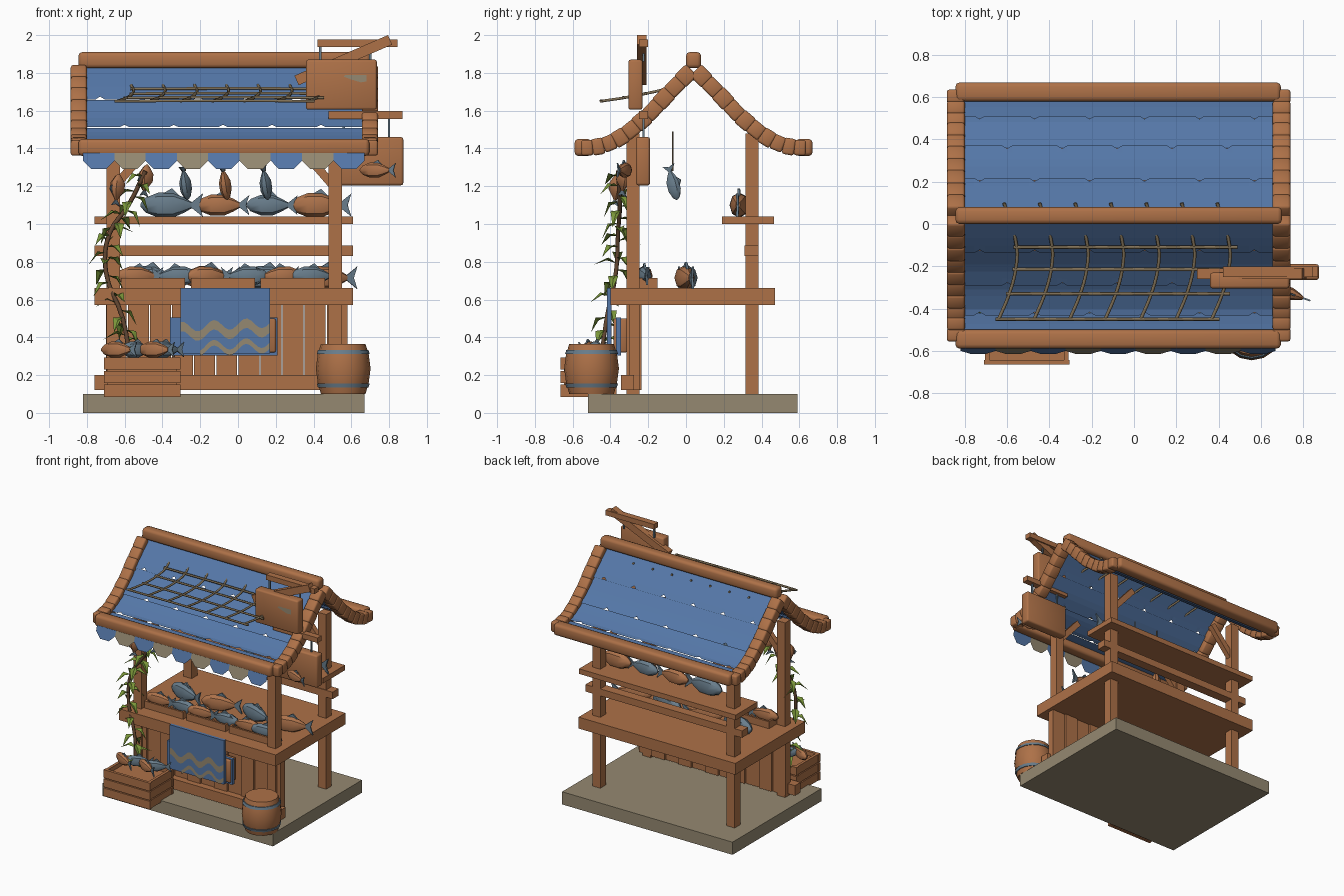
import bpy, bmesh, math, random
from mathutils import Vector, Matrix

random.seed(4)
if bpy.data.objects.get("Cube"):
    bpy.data.objects.remove(bpy.data.objects["Cube"])


def material(name, *rgb):
    m = bpy.data.materials.new(name)
    m.use_nodes = True
    m.diffuse_color = (*rgb, 1)
    m.node_tree.nodes["Principled BSDF"].inputs["Base Color"].default_value = (*rgb, 1)
    return m


WOOD = material("warm wood", 0.42, 0.165, 0.064)
BLUE = material("blue cloth", 0.09, 0.185, 0.39)
STONE = material("beige stone", 0.30, 0.25, 0.165)
ROPE = material("rope", 0.22, 0.165, 0.095)
GREY = material("slate grey", 0.14, 0.205, 0.26)
ORANGE = material("fish brown", 0.42, 0.17, 0.07)
GREEN = material("leaf green", 0.19, 0.30, 0.04)
STEM = material("stem brown", 0.12, 0.06, 0.03)


def finish(name, bm, *mats, smooth=None):
    bmesh.ops.recalc_face_normals(bm, faces=bm.faces)
    me = bpy.data.meshes.new(name)
    bm.to_mesh(me)
    bm.free()
    ob = bpy.data.objects.new(name, me)
    bpy.context.collection.objects.link(ob)
    for m in mats:
        me.materials.append(m)
    if smooth:
        bpy.ops.object.select_all(action="DESELECT")
        bpy.context.view_layer.objects.active = ob
        ob.select_set(True)
        bpy.ops.object.shade_smooth_by_angle(angle=math.radians(smooth))
    return ob


def box(name, x, y, z, mat=WOOD, bevel=0.0):
    """Box from (low, high) pairs."""
    bm = bmesh.new()
    size = [b - a for a, b in (x, y, z)]
    mid = [(a + b) / 2 for a, b in (x, y, z)]
    bmesh.ops.create_cube(bm, size=1, matrix=Matrix.Translation(mid) @ Matrix.Diagonal((*size, 1)))
    if bevel:
        bmesh.ops.bevel(bm, geom=bm.edges[:], offset=bevel, segments=2, affect="EDGES", profile=0.5)
    return finish(name, bm, mat, smooth=50 if bevel else None)


def bar(name, p, q, w, h, mat=WOOD, bevel=0.0):
    """Square bar from p to q."""
    p, q = Vector(p), Vector(q)
    n = (q - p).length / 2
    ob = box(name, (-n, n), (-w / 2, w / 2), (-h / 2, h / 2), mat, bevel)
    ob.matrix_world = Matrix.Translation((p + q) / 2) @ (q - p).to_track_quat("X", "Z").to_matrix().to_4x4()
    return ob


def tube(name, pts, r, mat):
    cu = bpy.data.curves.new(name, "CURVE")
    cu.dimensions = "3D"
    cu.bevel_depth, cu.bevel_resolution, cu.resolution_u = r, 1, 4
    cu.use_fill_caps = True
    sp = cu.splines.new("BEZIER")
    sp.bezier_points.add(len(pts) - 1)
    for b, p in zip(sp.bezier_points, pts):
        b.co = p
        b.handle_left_type = b.handle_right_type = "AUTO"
    cu.materials.append(mat)
    ob = bpy.data.objects.new(name, cu)
    bpy.context.collection.objects.link(ob)
    return ob


def lathe(bm, rings, sides, flat=1.0):
    """Rings of (axis position, radius) joined along x."""
    loops = [[bm.verts.new((x, flat * r * math.cos(a), r * math.sin(a)))
              for a in (2 * math.pi * i / sides for i in range(sides))] for x, r in rings]
    for a, b in zip(loops, loops[1:]):
        for i in range(sides):
            j = (i + 1) % sides
            bm.faces.new((a[i], a[j], b[j], b[i]))
    bm.faces.new(loops[0])
    bm.faces.new(loops[-1])


def fish(name, at, length, mat, head=(1, 0, 0), fat=0.2):
    """Eight-sided body with grey tail and fins, head along the given direction."""
    bm = bmesh.new()
    lathe(bm, [(0.5, 0.03), (0.42, 0.12), (0.22, fat), (-0.02, fat), (-0.2, 0.12), (-0.32, 0.05)], 8, 0.75)
    for outline in ([(-0.3, 0.03), (-0.5, 0.19), (-0.44, 0), (-0.5, -0.19), (-0.3, -0.03)],
                    [(0.15, fat - 0.02), (0, fat + 0.07), (-0.12, fat - 0.05)]):
        sides = [[bm.verts.new((x, s, z)) for x, z in outline] for s in (-0.02, 0.02)]
        fs = [bm.faces.new(s) for s in sides]
        for i in range(len(outline)):
            j = (i + 1) % len(outline)
            fs.append(bm.faces.new((sides[0][i], sides[0][j], sides[1][j], sides[1][i])))
        for f in fs:
            f.material_index = 1
    ob = finish(name, bm, mat, GREY, smooth=35)
    rot = Vector(head).to_track_quat("X", "Z").to_matrix().to_4x4()
    ob.matrix_world = Matrix.Translation(at) @ rot @ Matrix.Scale(length, 4)


def plate(name, outline, y, mat):
    bm = bmesh.new()
    bm.faces.new([bm.verts.new((a, y, z)) for a, z in outline])
    return finish(name, bm, mat)


# Base, frame, counter and shelves
box("stone_base", (-0.82, 0.67), (-0.52, 0.59), (0, 0.1), STONE)
for side, x in (("right", -0.66), ("left", 0.515)):
    box(f"front_post_{side}", (x - 0.035, x + 0.035), (-0.315, -0.245), (0.1, 1.48))
    box(f"back_post_{side}", (x - 0.035, x + 0.035), (0.315, 0.385), (0.1, 1.48))
    s = 1 if x < 0 else -1
    for y in (-0.28, 0.35):
        bar(f"brace_{side}", (x, y, 1.19), (x + s * 0.2, y, 1.42), 0.04, 0.045)
LONG = (-0.76, 0.61)
box("counter_top", LONG, (-0.40, 0.47), (0.57, 0.66))
box("shelf", LONG, (0.19, 0.465), (1.0, 1.04))
box("back_rail", LONG, (0.31, 0.385), (0.83, 0.885))
box("bottom_rail", LONG, (-0.345, -0.275), (0.12, 0.2))
for i in range(11):
    x = -0.7 + i * 0.117
    shift = 0.01 * (i % 2)
    box("front_plank", (x, x + 0.111), (-0.30 + shift, -0.245 + shift), (0.12, 0.58))

# Curved roof, symmetrical about the ridge
RIDGE = 0.04
CURVE = [(0, 1.825), (0.12, 1.705), (0.25, 1.565), (0.36, 1.475), (0.45, 1.42), (0.53, 1.405), (0.65, 1.40)]


def roof_z(t):
    for (a, za), (b, zb) in zip(CURVE, CURVE[1:]):
        if t <= b:
            return za + (zb - za) * (t - a) / (b - a)


box("ridge_beam", (-0.845, 0.70), (0, 0.08), (1.825, 1.91), WOOD, 0.02)
ROWS = [0, 0.165, 0.32, 0.46, 0.58]
for s, side in ((-1, "front"), (1, "back")):
    y = RIDGE + s * 0.585
    box(f"{side}_eave_beam", (-0.845, 0.695), (y - 0.045, y + 0.045), (1.36, 1.45), WOOD, 0.02)
    for x in (-0.843, 0.698):
        for i in range(10):
            t, u = 0.01 + i * 0.058, 0.073 + i * 0.058
            bar(f"{side}_rafter_block", (x, RIDGE + s * t, roof_z(t)), (x, RIDGE + s * u, roof_z(u)),
                0.085, 0.088 - 0.006 * (i % 2), WOOD, 0.012)
    for row, (t0, t1) in enumerate(zip(ROWS, ROWS[1:])):
        joints = [-0.73 + 0.13 * (row % 2) + 0.26 * k for k in range(6)]
        xs = [-0.81] + [j + d for j in joints for d in (-0.025, 0, 0.025) if j < 0.62] + [0.665]
        bm = bmesh.new()
        grid = []
        for k in range(6):
            line = []
            for i, x in enumerate(xs):
                notch = 0.015 if k == 5 and 0 < i < len(xs) - 1 and i % 3 == 2 else 0
                t = t0 + (t1 + 0.012 - t0) * k / 5 - notch
                line.append(bm.verts.new((x, RIDGE + s * t, roof_z(t) + 0.003 * k)))
            grid.append(line)
        for a, b in zip(grid, grid[1:]):
            for i in range(len(xs) - 1):
                bm.faces.new((a[i], a[i + 1], b[i + 1], b[i]))
        finish(f"{side}_roof_row", bm, BLUE)

# Scalloped awning
W = 1.49 / 9
for i in range(9):
    x = -0.82 + i * W
    bm = bmesh.new()
    pts = [(0, 1.42), (0, 1.335), (0.27, 1.29), (0.73, 1.29), (1, 1.335), (1, 1.42)]
    bm.faces.new([bm.verts.new((x + u * W, -0.575 - (1.42 - z) * 0.3, z)) for u, z in pts])
    finish("awning_panel", bm, STONE if i % 2 else BLUE)

# Drying rack on the roof
RACK = [(-0.085, -0.45, 1.65), (-0.035, -0.33, 1.668), (-0.005, -0.215, 1.69), (0, -0.11, 1.715), (-0.06, 0.1, 1.79)]
for i in range(7):
    tube("rack_rib", [(x - 0.555 + i * 0.168, y, z) for x, y, z in RACK], 0.008, ROPE)
for x, y, z in RACK[:4]:
    tube("rack_rail", [(x - 0.57, y, z), (x, y, z + 0.003), (x + 0.49, y, z)], 0.008, ROPE)

# Hanging signs with their beams
box("upper_sign", (0.36, 0.735), (-0.305, -0.23), (1.605, 1.87), WOOD, 0.012)
plate("upper_sign_patch", [(0.56, 1.78), (0.60, 1.765), (0.65, 1.75), (0.68, 1.755), (0.68, 1.79), (0.57, 1.79)], -0.308, STONE)
bar("upper_sign_beam", (0.42, -0.225, 1.957), (0.845, -0.225, 1.957), 0.05, 0.04)
bar("slanted_beam", (0.31, -0.235, 1.76), (0.805, -0.235, 1.975), 0.05, 0.055)
box("lower_sign", (0.5, 0.875), (-0.265, -0.19), (1.205, 1.46), WOOD, 0.012)
bar("lower_sign_beam", (0.48, -0.225, 1.577), (0.87, -0.225, 1.577), 0.05, 0.04)
for x, z in ((0.435, 1.86), (0.70, 1.86), (0.56, 1.45), (0.80, 1.45)):
    bar("sign_hanger", (x, -0.225, z), (x, -0.225, z + 0.11), 0.012, 0.012, GREY)
fish("sign_fish", (0.74, -0.33, 1.285), 0.2, ORANGE, (-1, 0.35, 0))

# Cloth with wave bands over a framed board
box("board_back", (-0.36, 0.21), (-0.37, -0.345), (0.305, 0.505), BLUE)
box("front_board", (-0.3, 0.2), (-0.385, -0.31), (0.32, 0.5), WOOD, 0.01)
box("counter_cloth", (-0.305, 0.17), (-0.418, -0.395), (0.315, 0.662), BLUE)
for base, thick, start in ((0.42, 0.05, -0.305), (0.335, 0.03, -0.2)):
    xs = [start + (0.168 - start) * i / 24 for i in range(25)]
    wave = [(x, base + 0.05 * x + 0.028 * math.sin(x * 37)) for x in xs]
    plate("cloth_wave", wave + [(x, z + thick) for x, z in reversed(wave)], -0.421, STONE)

# Slatted crate
for z in (0.085, 0.157, 0.229):
    for y in (-0.665, -0.39):
        box("crate_long_slat", (-0.71, -0.305), (y, y + 0.022), (z, z + 0.064))
    for x in (-0.705, -0.332):
        box("crate_end_slat", (x, x + 0.022), (-0.65, -0.385), (z, z + 0.064))
box("crate_filling", (-0.69, -0.325), (-0.645, -0.388), (0.09, 0.26))

# Barrel with hoops
UP = Matrix.Translation((0.557, -0.5, 0)) @ Matrix.Rotation(-math.pi / 2, 4, "Y")
for name, rings, mat in (
        ("barrel", [(0.1, 0.118), (0.16, 0.135), (0.235, 0.145), (0.31, 0.135), (0.365, 0.118)], WOOD),
        ("lower_hoop", [(0.135, 0.134), (0.155, 0.14)], GREY),
        ("upper_hoop", [(0.312, 0.14), (0.332, 0.134)], GREY)):
    bm = bmesh.new()
    lathe(bm, rings, 16)
    finish(name, bm, mat, smooth=40).matrix_world = UP

# Fish trays and fish on counter, shelf, crate and lines
for x in (-0.62, -0.25, 0.12):
    for y in (-0.285, -0.165):
        box("tray_side", (x, x + 0.34), (y, y + 0.015), (0.66, 0.715))
    for dx in (0, 0.325):
        box("tray_end", (x + dx, x + dx + 0.015), (-0.285, -0.15), (0.66, 0.715))
for i in range(6):
    fish("tray_fish", (-0.52 + i * 0.185, -0.22, 0.725), 0.25, (ORANGE, GREY)[i % 2],
         (random.choice((-1, 1)), random.uniform(-0.2, 0.2), 0))
for i in range(4):
    fish("counter_fish", (-0.45 + i * 0.31, 0, 0.715), 0.31, (GREY, ORANGE)[i % 2], (-1, 0.25 * (-1) ** i, 0))
for x, n, m, d in ((-0.35, 0.33, GREY, -1), (-0.08, 0.28, ORANGE, -1), (0.18, 0.27, GREY, -1), (0.44, 0.32, ORANGE, -1)):
    fish("shelf_fish", (x, 0.28, 1.1), n, m, (d, 0.05, 0))
for x, m in ((-0.28, GREY), (-0.07, ORANGE), (0.145, GREY)):
    fish("hanging_fish", (x, -0.07, 1.22), 0.19, m, (0.15, 0.25, -1))
    tube("fish_line", [(x, -0.07, 1.28), (x, -0.07, 1.49)], 0.004, ROPE)
for x, y, z in ((-0.64, -0.37, 1.18), (-0.49, -0.33, 1.23)):
    fish("post_fish", (x, y, z), 0.17, ORANGE, (0.1, 0.1, 1), 0.26)
for i, x in enumerate((-0.63, -0.53, -0.43, -0.38)):
    fish("crate_fish", (x, -0.52 + 0.05 * (i % 2), 0.335), 0.21, (ORANGE, GREY)[i % 2], (-1, 0.5 * (-1) ** i, 0))

# Climbing vine with folded leaves
VINE = [(-0.57, -0.45, 0.28), (-0.61, -0.42, 0.5), (-0.70, -0.37, 0.75), (-0.68, -0.36, 0.95), (-0.58, -0.35, 1.1), (-0.49, -0.36, 1.28)]
tube("vine_stem", VINE, 0.012, STEM)
for k in range(34):
    f = k / 34 * (len(VINE) - 1)
    i = int(f)
    at = Vector(VINE[i]).lerp(Vector(VINE[i + 1]), f - i)
    bm = bmesh.new()
    v = [bm.verts.new(c) for c in ((0, 0, 0), (0.05, 0.028, 0.02), (0.12, 0, -0.035), (0.05, -0.028, 0.02), (0.055, 0, 0.005))]
    for a, b, c in ((0, 1, 4), (1, 2, 4), (2, 3, 4), (3, 0, 4)):
        bm.faces.new((v[a], v[b], v[c]))
    leaf = finish("vine_leaf", bm, GREEN)
    leaf.matrix_world = Matrix.Translation(at) @ Matrix.Rotation(k * 2.4, 4, "Z") @ Matrix.Rotation(random.uniform(-0.3, 0.6), 4, "Y")
